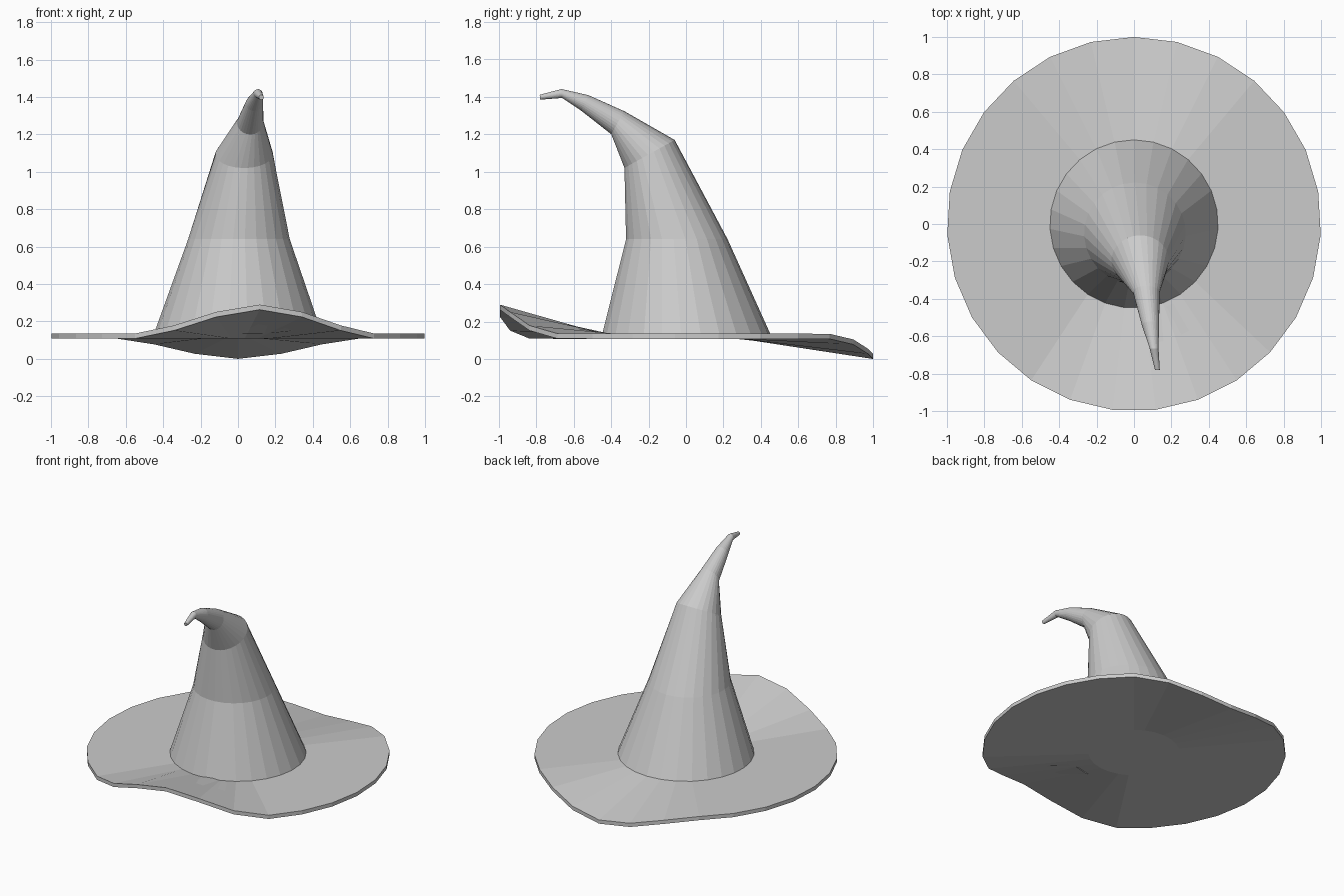
import bpy, bmesh
from math import sin, cos, radians, tau
from mathutils import Vector

if "Cube" in bpy.data.objects:
    bpy.data.objects.remove(bpy.data.objects["Cube"])

N = 27            # sides of every ring
UNDER, TOP = 0.108, 0.135


def angle(i):
    return tau * i / N


def loft(name, rings, cap_start, cap_end):
    """Join successive rings of N points with quads."""
    bm = bmesh.new()
    loops = [[bm.verts.new(p) for p in ring] for ring in rings]
    for a, b in zip(loops, loops[1:]):
        for i in range(N):
            j = (i + 1) % N
            bm.faces.new((a[i], a[j], b[j], b[i]))
    if cap_start:
        bm.faces.new(loops[0])
    if cap_end:
        bm.faces.new(loops[-1])
    bmesh.ops.recalc_face_normals(bm, faces=bm.faces)
    mesh = bpy.data.meshes.new(name)
    bm.to_mesh(mesh)
    bm.free()
    obj = bpy.data.objects.new(name, mesh)
    bpy.context.collection.objects.link(obj)
    return obj


def lift(p):
    """Soft bends of the rim: turned up in front, drooping at the back."""
    z = 0
    for i, amount in ((0, -0.108), (13, 0.155)):
        peak = Vector((sin(angle(i)), cos(angle(i)), 0))
        t = max(0, 1 - (p - peak).length / 0.71)
        z += amount * t * t * (3 - 2 * t)
    return z


def flat_ring(r, z, bend=False):
    ring = []
    for i in range(N):
        p = Vector((r * sin(angle(i)), r * cos(angle(i)), 0))
        p.z = z + (lift(p) if bend else 0)
        ring.append(p)
    return ring


def tilted_ring(x, y, z, r, tilt):
    t = radians(tilt)
    return [Vector((x + r * sin(angle(i)),
                    y + r * cos(angle(i)) * cos(t),
                    z + r * cos(angle(i)) * sin(t))) for i in range(N)]


# Brim: underside, edge and upper surface
brim = loft("brim", [flat_ring(0.3, UNDER), flat_ring(1, UNDER, True),
                     flat_ring(1, TOP, True), flat_ring(0.45, TOP)], True, False)

# Crown: tapering rings that lean forward into a drooping tip (x, y, z, radius, tilt)
crown_path = [
    (0, 0, TOP, 0.45, 0),
    (0.005, -0.05, 0.64, 0.272, 0),
    (0.033, -0.195, 1.095, 0.154, 29),
    (0.066, -0.365, 1.262, 0.071, 61),
    (0.088, -0.54, 1.367, 0.046, 66),
    (0.107, -0.663, 1.418, 0.024, 95),
    (0.125, -0.78, 1.398, 0.013, 98),
]
crown = loft("crown", [tilted_ring(*c) for c in crown_path], False, True)
